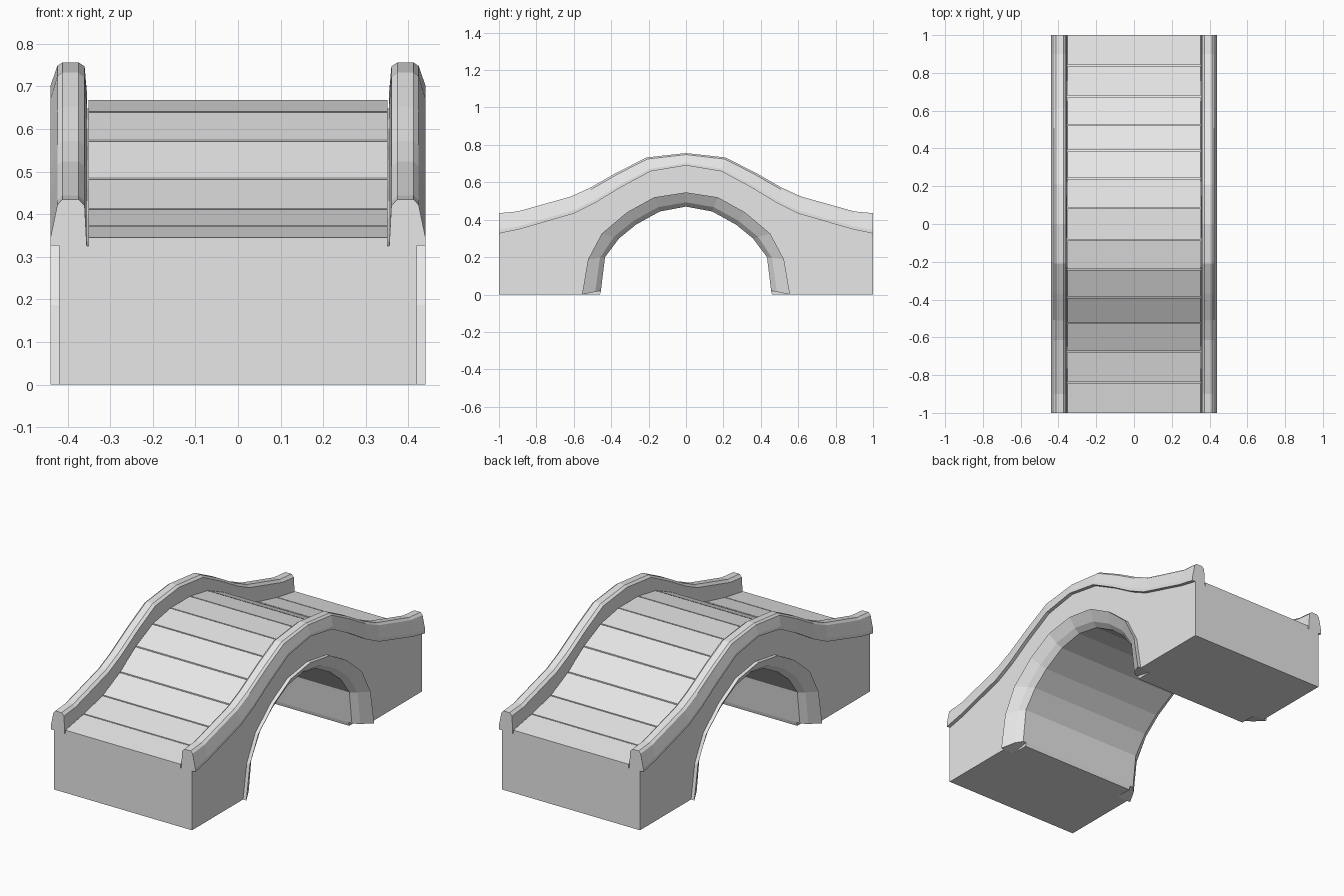
import bpy
import bmesh

cube = bpy.data.objects.get("Cube")
if cube:
    bpy.data.objects.remove(cube, do_unlink=True)

stone = bpy.data.materials.new("light grey stone")
stone.use_nodes = True
grey = (0.8, 0.8, 0.8, 1)
stone.diffuse_color = grey
stone.node_tree.nodes["Principled BSDF"].inputs["Base Color"].default_value = grey


def whole(half):
    """Mirror a half path of (y, z), ending at y = 0, to the other end."""
    return half + [(-y, z) for y, z in reversed(half) if y < 0]


def loft(name, sections):
    """Skin closed sections of equal length and cap both ends."""
    bm = bmesh.new()
    rings = [[bm.verts.new(p) for p in s] for s in sections]
    n = len(rings[0])
    for a, b in zip(rings, rings[1:]):
        for i in range(n):
            j = (i + 1) % n
            bm.faces.new((a[i], a[j], b[j], b[i]))
    bm.faces.new(rings[0])
    bm.faces.new(rings[-1])
    bmesh.ops.recalc_face_normals(bm, faces=bm.faces)
    mesh = bpy.data.meshes.new(name)
    bm.to_mesh(mesh)
    bm.free()
    mesh.materials.append(stone)
    obj = bpy.data.objects.new(name, mesh)
    bpy.context.collection.objects.link(obj)
    return obj


def prism(name, outline, x0, x1):
    """Extrude a (y, z) outline across the width."""
    return loft(name, [[(x, y, z) for y, z in outline] for x in (x0, x1)])


# Half paths, from the -y end to the middle
deck = [(-1, .345), (-.84, .373), (-.675, .412), (-.525, .483),
        (-.388, .573), (-.24, .64), (-.085, .668)]
rail_low = [(-1, .326), (-.893, .348), (-.6, .433), (-.49, .487),
            (-.35, .572), (-.19, .658), (0, .69)]
rail_top = [(-1, .435), (-.9, .444), (-.615, .524), (-.51, .572),
            (-.37, .652), (-.21, .733), (0, .756)]
arch_out = [(-.556, 0), (-.524, .187), (-.45, .326), (-.315, .44),
            (-.17, .52), (0, .546)]
arch_in = [(-.455, .02), (-.433, .2), (-.358, .3), (-.267, .374),
           (-.14, .444), (0, .47)]

INNER, WALL = .355, .42
deck_path = whole(deck)
low, top = whole(rail_low), whole(rail_top)
outer, inner = whole(arch_out), whole(arch_in)

# Core of the bridge under the deck
bed = [(y, z - .02) for y, z in deck_path]
feet = [(-.46, 0)] + inner + [(.46, 0)]
prism("bridge_core", bed + [(1, 0)] + feet[::-1] + [(-1, 0)], -INNER, INNER)

# Deck slabs with thin gaps
GAP = .003
for k, ((ya, za), (yb, zb)) in enumerate(zip(deck_path, deck_path[1:])):
    ga = GAP if k else 0
    gb = GAP if k < len(deck_path) - 2 else 0
    slope = (zb - za) / (yb - ya)
    a, b = (ya + ga, za + ga * slope), (yb - gb, zb - gb * slope)
    prism(f"deck_slab_{k + 1}",
          [a, b, (b[0], b[1] - .022), (a[0], a[1] - .022)], -.351, .351)

# Rail section: x, and height fraction between the low and top paths
rail_section = [(INNER, 0), (.44, 0), (.44, .18), (.424, .88),
                (.412, 1), (.374, 1), (.36, .86)]
# Arch trim section: x, and fraction from outer to inner arch
trim_section = [(INNER, 0), (.44, 0), (.405, .7), (.375, 1), (INNER, 1)]


def between(paths, section, side):
    return [[(side * x, a[0] + f * (b[0] - a[0]), a[1] + f * (b[1] - a[1]))
             for x, f in section] for a, b in zip(*paths)]


# Side walls, rails and arch trims
for side, word in ((1, "left"), (-1, "right")):
    prism(f"{word}_side_wall", low + [(1, 0)] + outer[::-1] + [(-1, 0)],
          side * INNER, side * WALL)
    loft(f"{word}_rail", between((low, top), rail_section, side))
    loft(f"{word}_arch_trim", between((outer, inner), trim_section, side))
